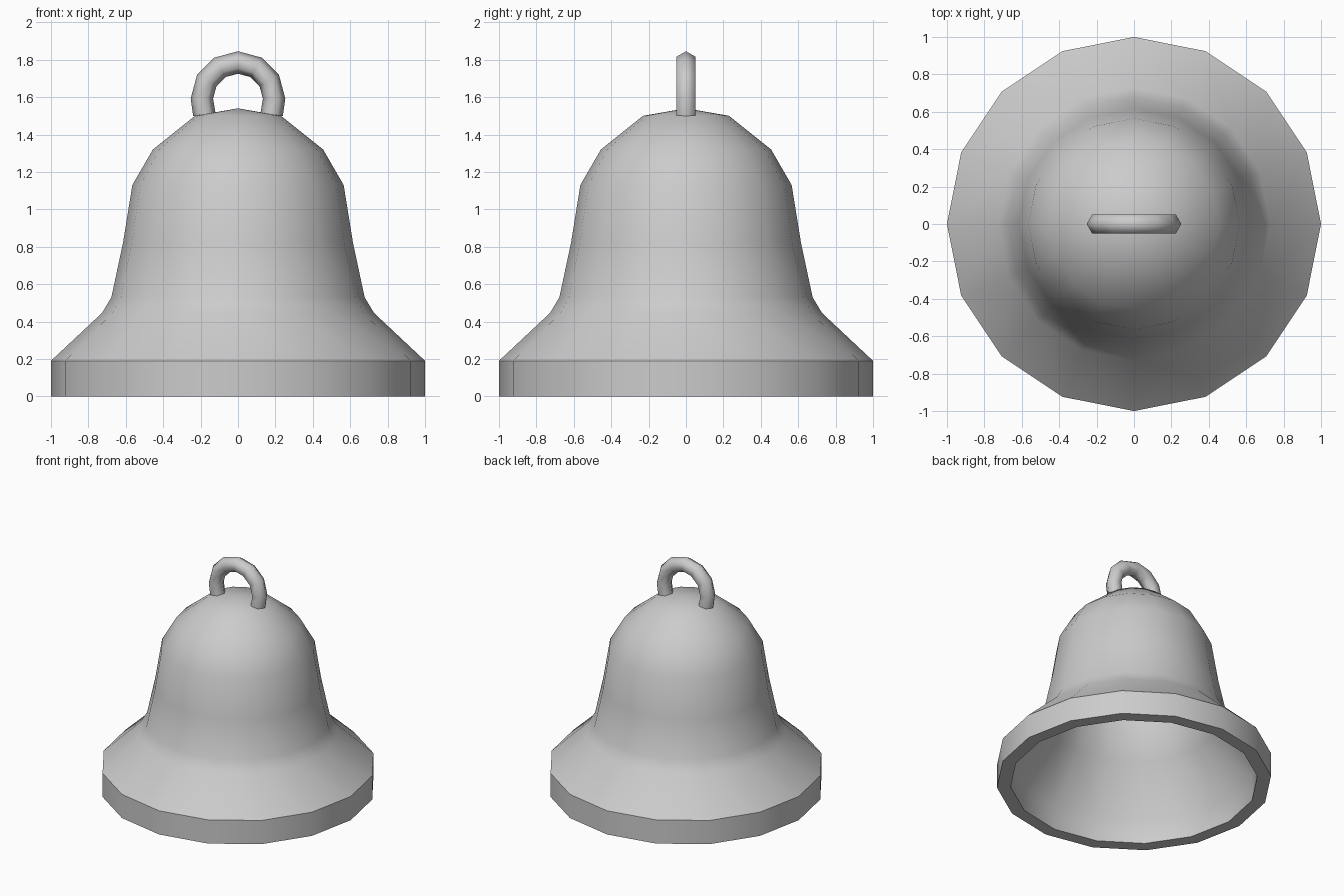
import bpy, bmesh, math
from mathutils import Vector

cube = bpy.data.objects.get("Cube")
if cube:
    bpy.data.objects.remove(cube, do_unlink=True)

metal = bpy.data.materials.new("grey_metal")
metal.use_nodes = True
colour = (0.6, 0.6, 0.6, 1)
metal.diffuse_color = colour
metal.node_tree.nodes["Principled BSDF"].inputs["Base Color"].default_value = colour


def finish(name, bm):
    """Turn a bmesh into a smooth-shaded object with sharp corners kept."""
    bmesh.ops.remove_doubles(bm, verts=bm.verts, dist=1e-4)
    bmesh.ops.recalc_face_normals(bm, faces=bm.faces)
    mesh = bpy.data.meshes.new(name)
    bm.to_mesh(mesh)
    bm.free()
    mesh.materials.append(metal)
    obj = bpy.data.objects.new(name, mesh)
    bpy.context.collection.objects.link(obj)
    bpy.ops.object.select_all(action="DESELECT")
    obj.select_set(True)
    bpy.context.view_layer.objects.active = obj
    bpy.ops.object.shade_smooth_by_angle(angle=math.radians(38))
    return obj


# Bell: outer and inner wall as one lathed profile (radius, height)
outer = [(0, 1.54), (.23, 1.5), (.455, 1.32), (.565, 1.13), (.615, .82),
         (.677, .53), (.728, .445), (1, .19), (1, 0)]
inner = [(.9, 0), (.9, .185), (.63, .53), (.555, .82),
         (.505, 1.11), (.4, 1.28), (.2, 1.44), (0, 1.475)]
bm = bmesh.new()
verts = [bm.verts.new((r, 0, z)) for r, z in outer + inner]
edges = [bm.edges.new(pair) for pair in zip(verts, verts[1:])]
bmesh.ops.spin(bm, geom=verts + edges, cent=(0, 0, 0), axis=(0, 0, 1),
               angle=math.tau, steps=16, use_merge=False)
finish("bell_body", bm)

# Hanging loop: hexagonal tube swept along an arch
arch_centre, arch_radius, tube_radius = 1.592, .193, .06
path = [(Vector((.18, 0, 1.507)), Vector((1, 0, -.14)))]
for i in range(7):
    a = math.pi * i / 6
    out = Vector((math.cos(a), 0, math.sin(a)))
    path.append((Vector((0, 0, arch_centre)) + out * arch_radius, out))
path.append((Vector((-.18, 0, 1.507)), Vector((-1, 0, -.14))))

bm = bmesh.new()
rings = []
for centre, out in path:
    ring = []
    for k in range(6):
        a = math.tau * k / 6
        offset = out.normalized() * math.cos(a) + Vector((0, math.sin(a), 0))
        ring.append(bm.verts.new(centre + offset * tube_radius))
    rings.append(ring)
for r1, r2 in zip(rings, rings[1:]):
    for k in range(6):
        n = (k + 1) % 6
        bm.faces.new((r1[k], r1[n], r2[n], r2[k]))
bm.faces.new(rings[0])
bm.faces.new(rings[-1])
loop = finish("hanging_loop", bm)
# Shading flows round the tube, sharp only at its ends
loop.data.shade_smooth()
for edge in loop.data.edges:
    ends = [loop.data.vertices[v].co.z for v in edge.vertices]
    edge.use_edge_sharp = max(ends) < 1.53
